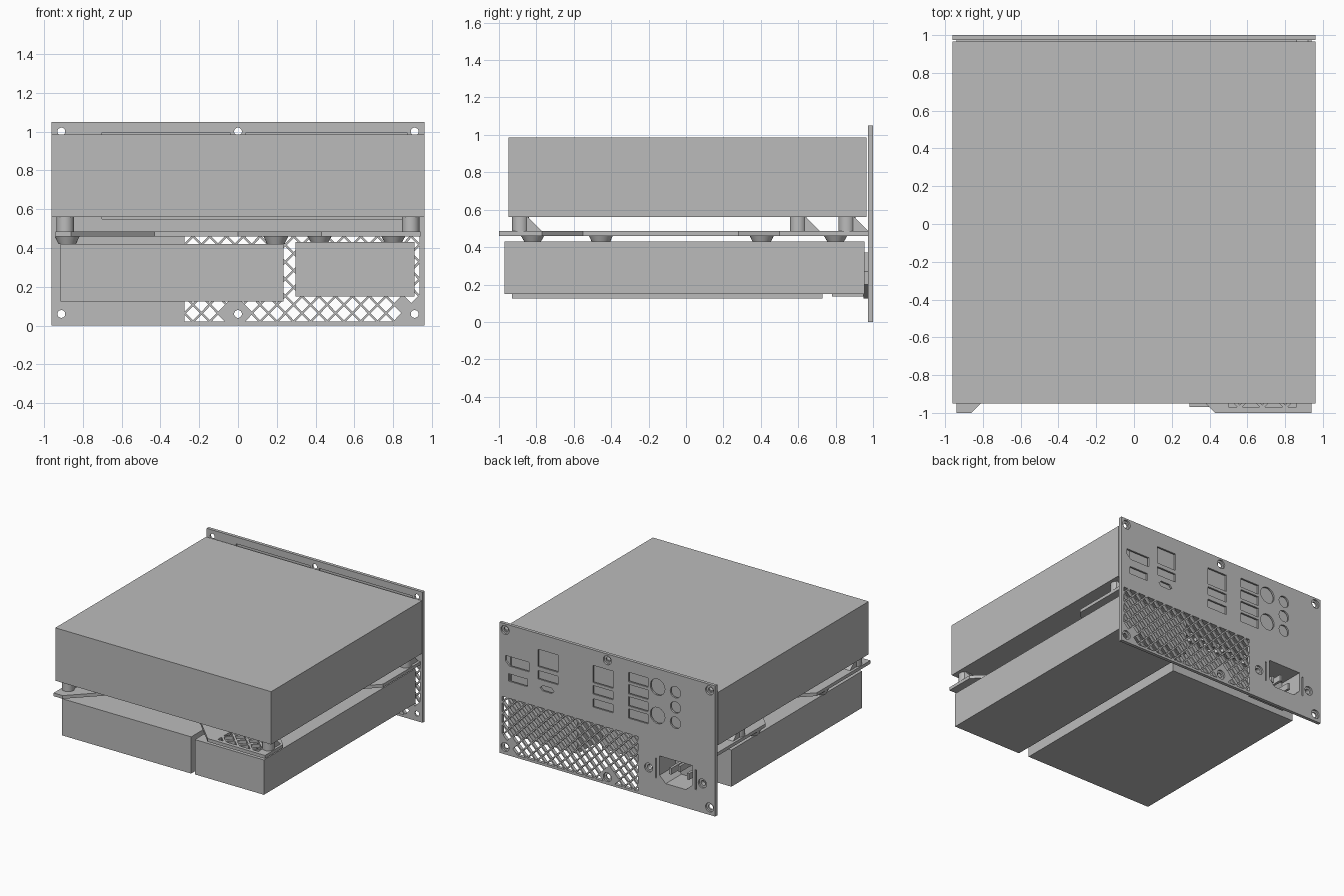
import bpy, bmesh, math
from mathutils import Vector

old = bpy.data.objects.get("Cube")
if old:
    bpy.data.objects.remove(old, do_unlink=True)

grey = bpy.data.materials.new("plain grey")
grey.use_nodes = True
COLOUR = (0.5, 0.5, 0.5, 1)
grey.diffuse_color = COLOUR
grey.node_tree.nodes["Principled BSDF"].inputs["Base Color"].default_value = COLOUR


def add(name, mesh):
    mesh.materials.clear()
    mesh.materials.append(grey)
    ob = bpy.data.objects.new(name, mesh)
    bpy.context.collection.objects.link(ob)
    return ob


def box(name, x, y, z):
    bm = bmesh.new()
    bmesh.ops.create_cube(bm, size=1)
    for v in bm.verts:
        v.co = [a + (b - a) * (c + 0.5) for (a, b), c in zip((x, y, z), v.co)]
    mesh = bpy.data.meshes.new(name)
    bm.to_mesh(mesh)
    bm.free()
    return add(name, mesh)


def post(name, x, y, z0, z1, r0, r1):
    bm = bmesh.new()
    bmesh.ops.create_cone(bm, cap_ends=True, segments=24, radius1=r0, radius2=r1, depth=z1 - z0)
    bmesh.ops.translate(bm, verts=bm.verts, vec=(x, y, (z0 + z1) / 2))
    for f in bm.faces:
        f.smooth = len(f.verts) == 4
    for e in bm.edges:
        e.smooth = all(f.smooth for f in e.link_faces)
    mesh = bpy.data.meshes.new(name)
    bm.to_mesh(mesh)
    bm.free()
    return add(name, mesh)


def plate(name, outline, holes, axis, a, b):
    """Flat outline with holes, extruded from a to b along the axis."""
    cu = bpy.data.curves.new(name + " outline", 'CURVE')
    cu.dimensions = '2D'
    cu.fill_mode = 'BOTH'
    cu.extrude = abs(b - a) / 2
    for loop in [outline] + holes:
        sp = cu.splines.new('POLY')
        sp.points.add(len(loop) - 1)
        for p, (u, v) in zip(sp.points, loop):
            p.co = (u, v, 0, 1)
        sp.use_cyclic_u = True
    tmp = bpy.data.objects.new(name + " outline", cu)
    bpy.context.collection.objects.link(tmp)
    dg = bpy.context.evaluated_depsgraph_get()
    mesh = bpy.data.meshes.new_from_object(tmp.evaluated_get(dg))
    bpy.data.objects.remove(tmp, do_unlink=True)
    mid = (a + b) / 2
    order = {'x': (2, 0, 1), 'y': (0, 2, 1), 'z': (0, 1, 2)}[axis]
    bm = bmesh.new()
    bm.from_mesh(mesh)
    for v in bm.verts:
        c = (v.co.x, v.co.y, v.co.z + mid)
        v.co = [c[i] for i in order]
    bmesh.ops.remove_doubles(bm, verts=bm.verts, dist=0.0001)
    bmesh.ops.recalc_face_normals(bm, faces=bm.faces)
    for f in bm.faces:
        f.smooth = False
    bm.to_mesh(mesh)
    bm.free()
    mesh.name = name
    return add(name, mesh)


def rect(x0, x1, z0, z1):
    return [(x0, z0), (x1, z0), (x1, z1), (x0, z1)]


def disc(x, z, r, n=24):
    return [(x + r * math.cos(k * math.tau / n), z + r * math.sin(k * math.tau / n)) for k in range(n)]


def lattice(x0, x1, z0, z1, nx, nz, fill, avoid=(), gap=0.09):
    """Staggered diamond openings, halved along the border of the region."""
    sx, sz = (x1 - x0) / nx, (z1 - z0) / nz
    cells = []
    for i in range(nx + 1):
        for j in range(nz + 1):
            c = Vector((x0 + i * sx, z0 + j * sz))
            if (i + j) % 2 or any((c - Vector(p)).length < gap for p in avoid):
                continue
            pts = [(c.x - sx * fill, c.y), (c.x, c.y - sz * fill), (c.x + sx * fill, c.y), (c.x, c.y + sz * fill)]
            pts = [(min(max(u, x0), x1), min(max(v, z0), z1)) for u, v in pts]
            cells.append(list(dict.fromkeys(pts)))
    return cells


# Main boxes
box("mainboard_box", (-0.96, 0.96), (-0.95, 0.965), (0.56, 0.985))
box("power_supply_box", (-0.915, 0.235), (-0.93, 0.73), (0.125, 0.42))
box("expansion_box", (0.295, 0.91), (-0.97, 0.955), (0.15, 0.43))

# Rear panel: inner layer with a pocket, outer layer with port openings
corner_screws = [(x, z) for x in (-0.91, 0, 0.91) for z in (0.06, 1.0)]
inlet_screws = [(-0.367, 0.235), (-0.845, 0.235)]
screws = corner_screws + inlet_screws
vents = lattice(-0.275, 0.935, 0.02, 0.46, 28, 10, 0.82, [(0, 0.06), (0.91, 0.06)], 0.08)
inlet = [(-0.757, 0.2), (-0.7, 0.147), (-0.52, 0.147), (-0.465, 0.2), (-0.465, 0.355), (-0.757, 0.355)]
pocket = [(-0.7, 0.55), (0.87, 0.55), (0.87, 0.995), (0.04, 0.995), (0.04, 0.955),
          (-0.04, 0.955), (-0.04, 0.995), (-0.7, 0.995)]
ports = [
    [(0.695, 0.72), (0.87, 0.72), (0.907, 0.755), (0.907, 0.797), (0.695, 0.797)],
    rect(0.71, 0.88, 0.597, 0.657),
    rect(0.44, 0.615, 0.785, 0.924),
    rect(0.44, 0.615, 0.685, 0.753),
    [(0.495, 0.6), (0.575, 0.6), (0.597, 0.62), (0.575, 0.643), (0.495, 0.643), (0.473, 0.62)],
    rect(-0.05, 0.128, 0.787, 0.925),
    rect(-0.05, 0.128, 0.695, 0.763),
    rect(-0.05, 0.128, 0.59, 0.657),
]
ports += [rect(-0.36, -0.19, 0.585 + k * 0.098, 0.66 + k * 0.098) for k in range(4)]
ports += [disc(-0.447, z, 0.065) for z in (0.675, 0.903)]
ports += [disc(-0.606, z, 0.046) for z in (0.66, 0.783, 0.905)]
slots = [rect(x - 0.005, x + 0.005, 0.17, 0.33) for x in (-0.435, -0.787)]

face = rect(-0.96, 0.96, 0, 1.05)
plate("rear_panel_inner", face, [pocket, inlet] + vents + [disc(x, z, 0.02) for x, z in screws],
      'y', 0.974, 0.986)
plate("rear_panel_outer", face, [inlet] + vents + ports + slots + [disc(x, z, 0.036) for x, z in screws],
      'y', 0.986, 1.0)

# Power inlet: flange, hollow body, back wall and pins
flange = [(-0.91, 0.2), (-0.76, 0.125), (-0.46, 0.125), (-0.31, 0.2), (-0.31, 0.27),
          (-0.46, 0.37), (-0.76, 0.37), (-0.91, 0.27)]
plate("inlet_flange", flange, [inlet] + [disc(x, z, 0.02) for x, z in inlet_screws], 'y', 0.95, 0.974)
plate("inlet_body", rect(-0.775, -0.447, 0.135, 0.367), [inlet], 'y', 0.80, 0.95)
box("inlet_back_wall", (-0.775, -0.447), (0.78, 0.80), (0.135, 0.367))
for k, (x, z) in enumerate([(-0.69, 0.235), (-0.611, 0.275), (-0.532, 0.235)]):
    box(f"inlet_pin_{k + 1}", (x - 0.01, x + 0.01), (0.80, 0.96), (z - 0.025, z + 0.025))

# Mounting tray with cut-away sides and openings
tray = [(-0.94, -1), (-0.86, -1), (-0.43, -0.57), (0, -0.57), (0.43, -1), (0.94, -1),
        (0.94, -0.77), (0.72, -0.55), (0.72, 0.28), (0.94, 0.5), (0.94, 0.974), (-0.94, 0.974),
        (-0.94, 0.33), (-0.82, 0.21), (-0.82, -0.2), (-0.94, -0.32)]
supports = [(-0.89, -0.885), (0.89, -0.885), (-0.89, 0.6), (0.89, 0.86)]
low_feet = [(x, y) for x in (-0.88, 0.195) for y in (-0.455, 0.405)]
high_feet = [(x, y) for x in (0.42, 0.8) for y in (-0.82, 0.8)]
keep = supports + low_feet + high_feet
openings = lattice(0.5, 0.86, -0.97, -0.73, 6, 4, 0.8, [supports[1]], 0.07)
openings += lattice(-0.65, 0.65, -0.5, 0.8, 20, 20, 0.8, keep, 0.12)
plate("mounting_tray", tray, openings, 'z', 0.46, 0.486)

# Posts with sloping braces above the tray, tapered feet below it
for k, (x, y) in enumerate(supports):
    post(f"support_post_{k + 1}", x, y, 0.486, 0.56, 0.045, 0.045)
    plate(f"support_brace_{k + 1}", [(y, 0.486), (y + 0.115, 0.486), (y + 0.04, 0.56), (y, 0.56)],
          [], 'x', x - 0.03, x + 0.03)
for k, (x, y) in enumerate(low_feet):
    post(f"low_foot_{k + 1}", x, y, 0.42, 0.46, 0.045, 0.064)
for k, (x, y) in enumerate(high_feet):
    post(f"high_foot_{k + 1}", x, y, 0.43, 0.46, 0.045, 0.062)
